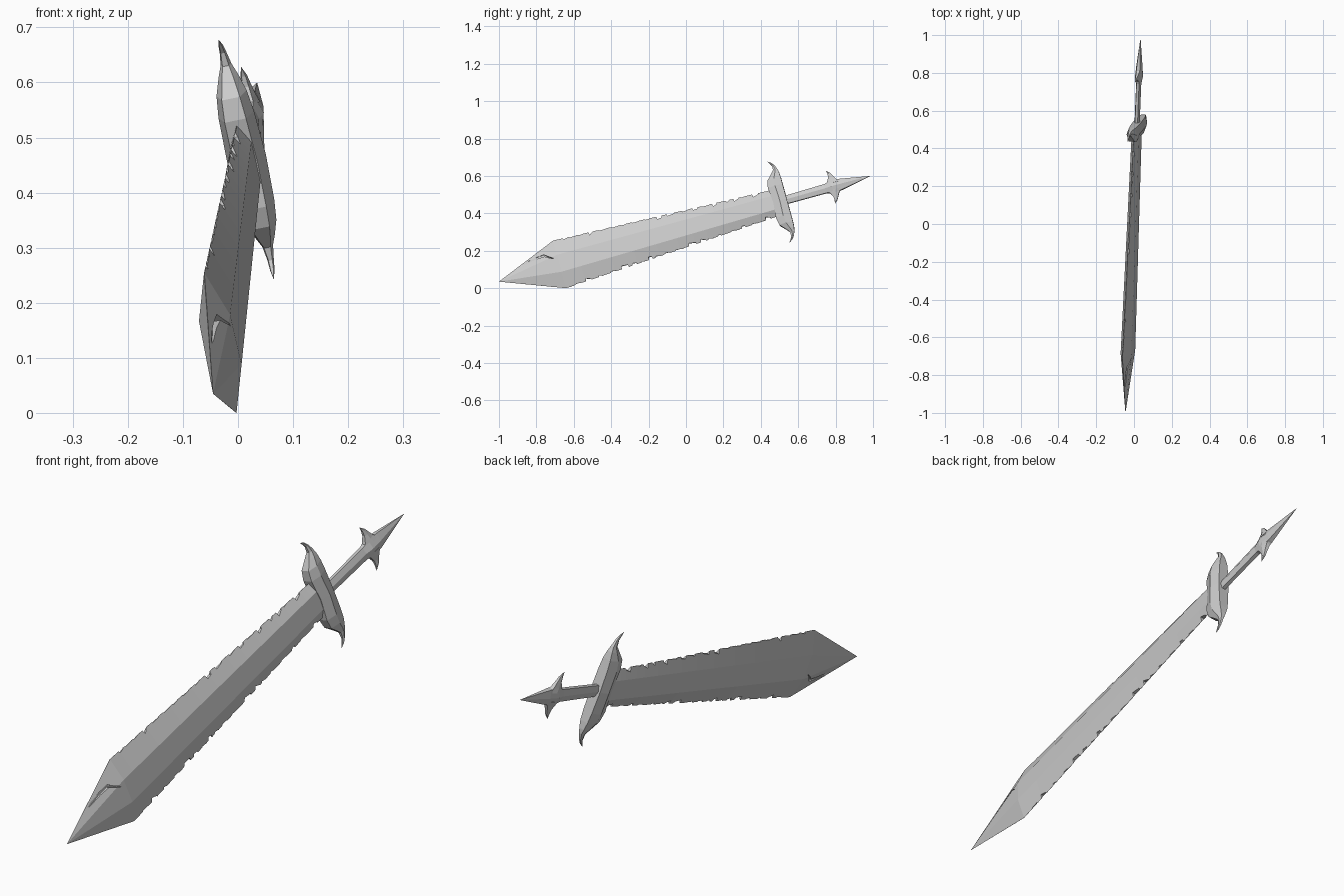
import bpy, bmesh, random
from mathutils import Matrix, Vector

if "Cube" in bpy.data.objects:
    bpy.data.objects.remove(bpy.data.objects["Cube"])

random.seed(7)

# Sword frame: x = thickness, y = along the sword (tip at -y), z = across the blade
D = Vector((0.0387, 0.961, 0.2735)).normalized()
V = Vector((-0.216, -0.256, 0.941))
V = (V - D * V.dot(D)).normalized()
T = D.cross(V)
POSE = Matrix((T, D, V)).transposed().to_4x4()
POSE.translation = Vector((-0.005, 0, 0.325))


def loft(bm, rings, start=None, end=None):
    """Skin equal-sized rings; each end closes to a point or a flat cap."""
    loops = [[bm.verts.new(p) for p in r] for r in rings]
    n = len(loops[0])
    for a, b in zip(loops, loops[1:]):
        for i in range(n):
            j = (i + 1) % n
            bm.faces.new((a[i], a[j], b[j], b[i]))
    for loop, tip in ((loops[0], start), (loops[-1], end)):
        if tip is None:
            bm.faces.new(loop)
        else:
            v = bm.verts.new(tip)
            for i in range(n):
                bm.faces.new((loop[i], loop[(i + 1) % n], v))


def finish(bm, name):
    bmesh.ops.recalc_face_normals(bm, faces=bm.faces)
    me = bpy.data.meshes.new(name)
    bm.to_mesh(me)
    bm.free()
    ob = bpy.data.objects.new(name, me)
    bpy.context.collection.objects.link(ob)
    return ob


# ---- blade: flattened hexagon section with chipped edges
S0, S1 = -0.703, 0.51


def chips():
    """Stepped chip outline: sorted (position, depth) pairs."""
    pts, s = [], -0.65
    while s < 0.44:
        w = random.uniform(0.012, 0.04)
        d = random.choice((0.005, 0.008, 0.012, 0.017))
        pts += [(s, 0.001), (s + 0.003, d), (s + w, d * random.uniform(0.3, 0.9)),
                (s + w + 0.004, 0.001)]
        s += w + random.uniform(0.012, 0.055)
    return [(S0, 0.001)] + pts + [(S1, 0.001)]


def sample(pts, s):
    for (a, da), (b, db) in zip(pts, pts[1:]):
        if a <= s <= b:
            return da + (db - da) * (s - a) / (b - a)
    return 0.001


def blade_ring(s, up, low):
    f = (s - S0) / (S1 - S0)
    edge = 0.136 + (0.074 - 0.136) * f
    rz, rt = 0.048 - 0.010 * f, 0.029 - 0.010 * f
    k = rt / (edge - rz)          # chips stay in the plane of the bevel
    return [(up * k, s, edge - up), (rt, s, rz), (rt, s, -rz), (low * k, s, low - edge),
            (-low * k, s, low - edge), (-rt, s, -rz), (-rt, s, rz), (-up * k, s, edge - up)]


top, bottom = chips(), chips()
stations = sorted({round(s, 4) for s, _ in top + bottom})
bm = bmesh.new()
loft(bm, [blade_ring(s, sample(top, s), sample(bottom, s)) for s in stations],
     start=(0, -1.041, 0))
blade = finish(bm, "blade")

# ---- crack near the tip, one on each face
crack = [(-0.915, 0.056, 0.005), (-0.87, 0.056, 0.004), (-0.815, 0.064, 0.005),
         (-0.77, 0.066, 0.006), (-0.75, 0.050, 0.004), (-0.725, 0.034, 0.001)]
for side in (1, -1):
    bm = bmesh.new()
    loft(bm, [[(side * t, s, side * (v + o)) for t, o in
               ((0.003, -w), (0.06, -w), (0.06, w), (0.003, w))] for s, v, w in crack])
    cutter = finish(bm, "crack_cutter")
    cutter.hide_render = True
    mod = blade.modifiers.new("crack", 'BOOLEAN')
    mod.operation, mod.solver, mod.object = 'DIFFERENCE', 'EXACT', cutter
    bpy.context.view_layer.objects.active = blade
    bpy.ops.object.modifier_apply(modifier=mod.name)
    bpy.data.objects.remove(cutter)


# ---- guard: bevelled bar with a curled horn at both ends
def hex_ring(z, s_a, s_b, t):
    m = (s_a + s_b) / 2
    return [(t * 0.6, s_a, z), (t, m, z), (t * 0.6, s_b, z),
            (-t * 0.6, s_b, z), (-t, m, z), (-t * 0.6, s_a, z)]


half = [(0.085, 0.480, 0.562, 0.033), (0.125, 0.488, 0.562, 0.028),
        (0.155, 0.515, 0.560, 0.018), (0.175, 0.532, 0.556, 0.010),
        (0.200, 0.532, 0.546, 0.006), (0.218, 0.522, 0.532, 0.004)]
spans = [(-z, a, b, t) for z, a, b, t in reversed(half)] + [(0, 0.488, 0.562, 0.036)] + half
bm = bmesh.new()
loft(bm, [hex_ring(*p) for p in spans], start=(0, 0.512, -0.231), end=(0, 0.512, 0.231))
finish(bm, "guard")


# ---- grip and spearhead pommel
def long_ring(s, t, z):
    return [(t * 0.5, s, z), (t, s, 0), (t * 0.5, s, -z),
            (-t * 0.5, s, -z), (-t, s, 0), (-t * 0.5, s, z)]


bm = bmesh.new()
loft(bm, [long_ring(0.53, 0.014, 0.022), long_ring(0.79, 0.014, 0.025)])
finish(bm, "grip")

bm = bmesh.new()
loft(bm, [long_ring(0.775, 0.014, 0.024), long_ring(0.81, 0.021, 0.034),
          long_ring(0.86, 0.018, 0.030)], end=(0, 1.026, 0))
finish(bm, "pommel")

# ---- curved barbs on the pommel
for side, name in ((1, "upper_barb"), (-1, "lower_barb")):
    bm = bmesh.new()
    loft(bm, [hex_ring(side * z, a, b, t) for z, a, b, t in
              ((0.018, 0.785, 0.870, 0.017), (0.035, 0.796, 0.845, 0.013),
               (0.055, 0.806, 0.833, 0.009), (0.075, 0.807, 0.823, 0.006))],
         end=(0, 0.803, side * 0.095))
    finish(bm, name)

# ---- tilt everything into the final pose
for ob in bpy.context.scene.objects:
    ob.data.transform(POSE)
low = min(v.co.z for ob in bpy.context.scene.objects for v in ob.data.vertices)
for ob in bpy.context.scene.objects:
    ob.data.transform(Matrix.Translation((0, 0, -low)))
